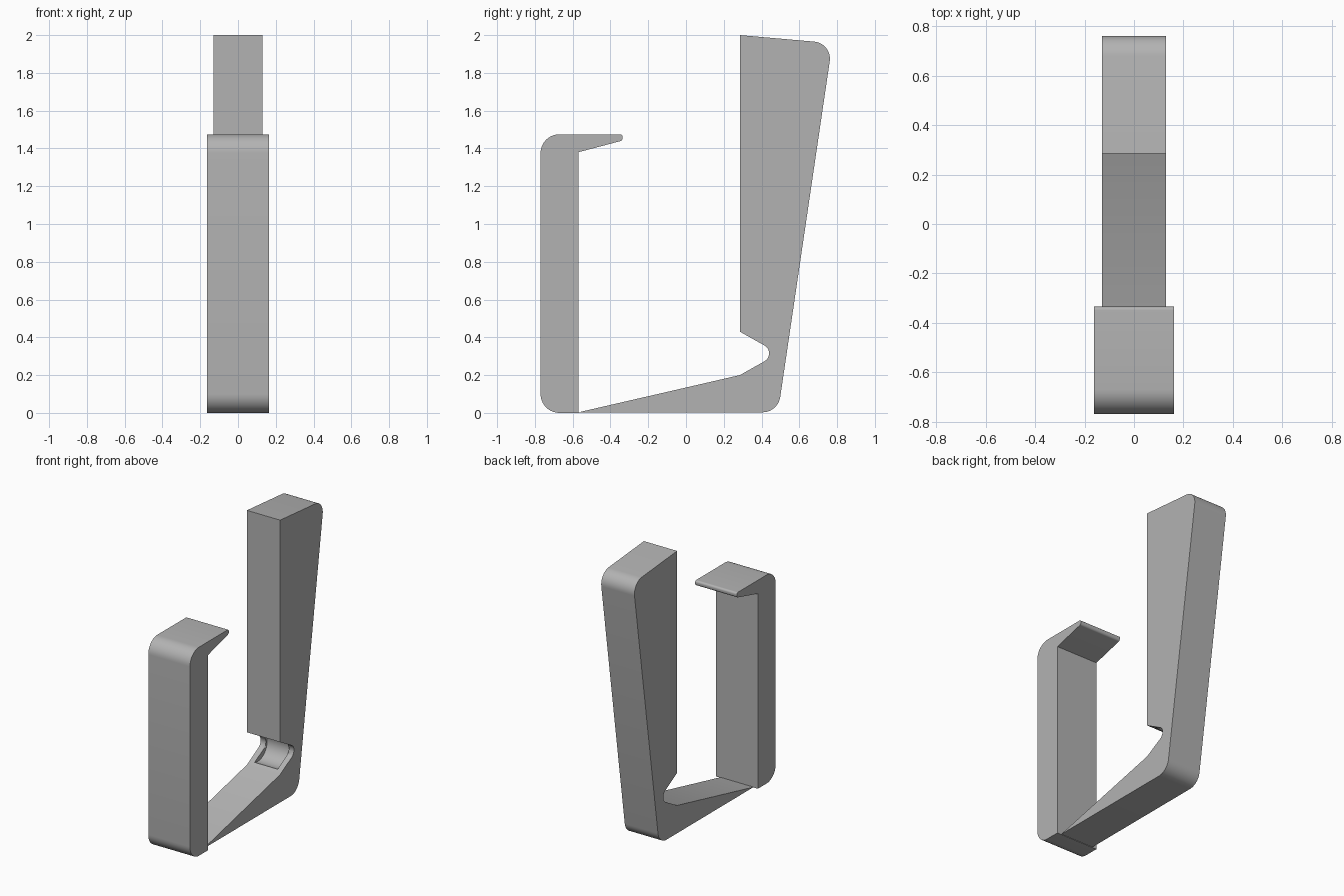
import bpy, bmesh, math
from mathutils import Vector

cube = bpy.data.objects.get("Cube")
if cube:
    bpy.data.objects.remove(cube, do_unlink=True)

grey = bpy.data.materials.new("plain_grey")
grey.use_nodes = True
grey.diffuse_color = (0.45, 0.45, 0.45, 1)
grey.node_tree.nodes["Principled BSDF"].inputs["Base Color"].default_value = grey.diffuse_color


def fillet(points, steps=10):
    """Outline from (y, z, radius) corners, rounding those with a radius."""
    out = []
    for i, (y, z, r) in enumerate(points):
        p = Vector((y, z))
        if not r:
            out.append(p)
            continue
        a = (Vector(points[i - 1][:2]) - p).normalized()
        b = (Vector(points[(i + 1) % len(points)][:2]) - p).normalized()
        half = a.angle(b) / 2
        centre = p + (a + b).normalized() * r / math.sin(half)
        start = p + a * r / math.tan(half) - centre
        end = p + b * r / math.tan(half) - centre
        sweep = start.angle(end)
        for k in range(steps + 1):
            t = k / steps
            out.append(centre + (start * math.sin((1 - t) * sweep)
                                 + end * math.sin(t * sweep)) / math.sin(sweep))
    return out


def extrude(name, points, half_width):
    """Solid of the given side outline, centred across x."""
    bm = bmesh.new()
    face = bm.faces.new([bm.verts.new((-half_width, p.x, p.y)) for p in fillet(points)])
    new = bmesh.ops.extrude_face_region(bm, geom=[face])["geom"]
    bmesh.ops.translate(bm, vec=(2 * half_width, 0, 0),
                        verts=[v for v in new if isinstance(v, bmesh.types.BMVert)])
    bmesh.ops.recalc_face_normals(bm, faces=bm.faces)
    mesh = bpy.data.meshes.new(name)
    bm.to_mesh(mesh)
    bm.free()
    mesh.materials.append(grey)
    obj = bpy.data.objects.new(name, mesh)
    bpy.context.collection.objects.link(obj)
    smooth(obj)
    return obj


def smooth(obj):
    bpy.ops.object.select_all(action='DESELECT')
    obj.select_set(True)
    bpy.context.view_layer.objects.active = obj
    bpy.ops.object.shade_smooth_by_angle(angle=math.radians(25))


# Wide front upright with its tapered catch lip
extrude("front_hook", [
    (-0.77, 0, 0.1), (-0.57, 0, 0), (-0.57, 1.38, 0),
    (-0.335, 1.442, 0.017), (-0.335, 1.475, 0.014), (-0.77, 1.475, 0.1)], 0.163)

# Narrower base arm and tapered rear upright, with the flex notch between
body = extrude("base_and_rear_arm", [
    (-0.57, 0.003, 0), (0.487, 0.003, 0.095), (0.775, 1.957, 0.09), (0.285, 2, 0),
    (0.285, 0.43, 0), (0.49, 0.315, 0.048), (0.285, 0.2, 0)], 0.13)

# Shallow round groove in the middle of the notch
bpy.ops.mesh.primitive_cylinder_add(vertices=48, radius=0.105, depth=0.18,
                                    location=(0, 0.35, 0.315),
                                    rotation=(0, math.pi / 2, 0))
cutter = bpy.context.object
cutter.name = "groove_cutter"
cutter.data.materials.append(grey)
smooth(cutter)
cutter.hide_render = True
cutter.hide_set(True)
groove = body.modifiers.new("groove", 'BOOLEAN')
groove.operation = 'DIFFERENCE'
groove.solver = 'EXACT'
groove.object = cutter
